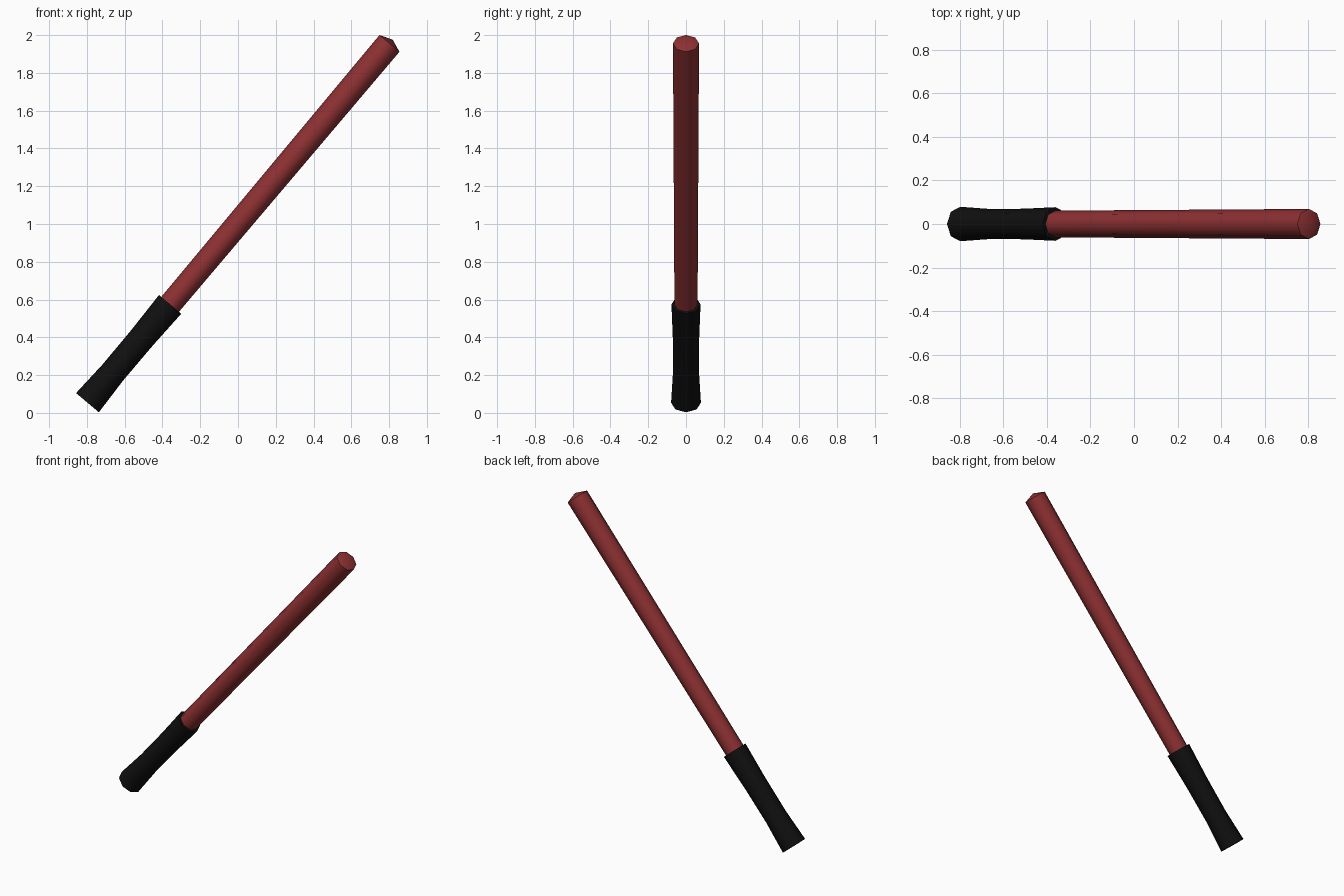
import bpy, bmesh, math
from mathutils import Vector

if "Cube" in bpy.data.objects:
    bpy.data.objects.remove(bpy.data.objects["Cube"])

BOTTOM = Vector((-0.797, 0, 0.054))
TOP = Vector((0.802, 0, 1.956))
AXIS = (TOP - BOTTOM).normalized()
SIDE = Vector((AXIS.z, 0, -AXIS.x))
DEPTH = Vector((0, 1, 0))
LENGTH = (TOP - BOTTOM).length
SIDES = 8


def material(name, rgb):
    m = bpy.data.materials.new(name)
    m.diffuse_color = (*rgb, 1)
    m.use_nodes = True
    m.node_tree.nodes["Principled BSDF"].inputs["Base Color"].default_value = m.diffuse_color
    return m


def turned(name, profile, mat, dome=0.0):
    """Eight-sided turned part along the tilted axis; profile = (distance, radius)."""
    bm = bmesh.new()
    rings = []
    for d, r in profile:
        ring = []
        for i in range(SIDES):
            a = 2 * math.pi * i / SIDES
            ring.append(bm.verts.new(BOTTOM + AXIS * d + (SIDE * math.cos(a) + DEPTH * math.sin(a)) * r))
        rings.append(ring)
    for lo, hi in zip(rings, rings[1:]):
        for i in range(SIDES):
            j = (i + 1) % SIDES
            bm.faces.new((lo[i], lo[j], hi[j], hi[i]))
    bm.faces.new(rings[0])
    if dome:
        tip = bm.verts.new(BOTTOM + AXIS * (profile[-1][0] + dome))
        for i in range(SIDES):
            bm.faces.new((rings[-1][i], rings[-1][(i + 1) % SIDES], tip))
    else:
        bm.faces.new(rings[-1])
    bmesh.ops.recalc_face_normals(bm, faces=bm.faces)
    me = bpy.data.meshes.new(name)
    bm.to_mesh(me)
    bm.free()
    me.materials.append(mat)
    ob = bpy.data.objects.new(name, me)
    bpy.context.collection.objects.link(ob)
    bpy.ops.object.select_all(action='DESELECT')
    ob.select_set(True)
    bpy.context.view_layer.objects.active = ob
    bpy.ops.object.shade_smooth_by_angle(angle=math.radians(50))
    return ob


red = material("dark red", (0.27, 0.03, 0.032))
black = material("grip black", (0.005, 0.005, 0.005))

# Flared grip
turned("grip", [(0, 0.079), (0.21, 0.069), (0.45, 0.070), (0.68, 0.077)], black)
# Slightly widening shaft with a shallow pointed end
turned("shaft", [(0.62, 0.061), (LENGTH, 0.069)], red, dome=0.026)
